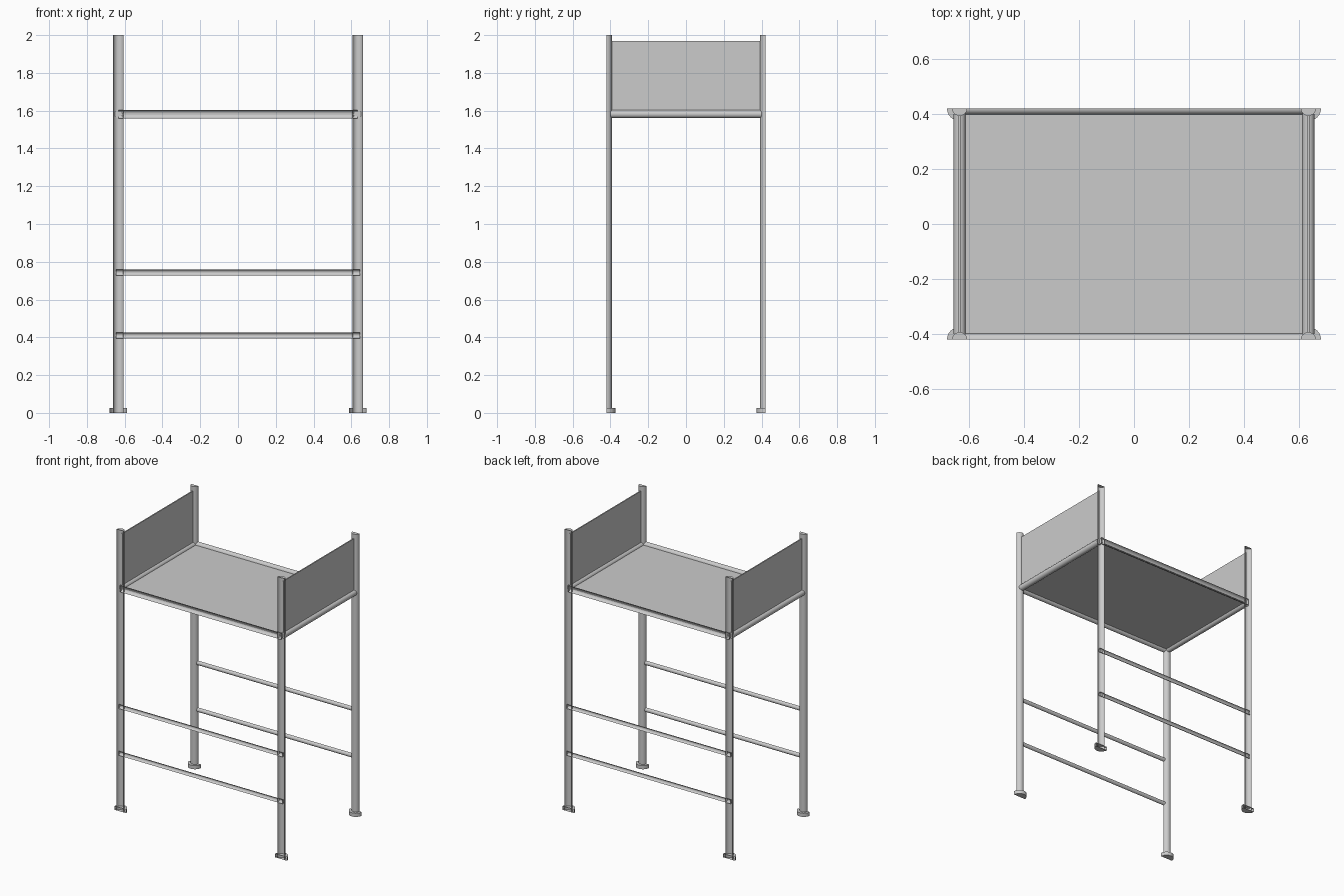
import bpy, bmesh, math
from mathutils import Matrix

if "Cube" in bpy.data.objects:
    bpy.data.objects.remove(bpy.data.objects["Cube"])

PX, PY = 0.633, 0.42      # post axis x, outer cut plane y


def finish(bm, name):
    me = bpy.data.meshes.new(name)
    bm.to_mesh(me)
    bm.free()
    ob = bpy.data.objects.new(name, me)
    bpy.context.collection.objects.link(ob)
    bpy.context.view_layer.objects.active = ob
    ob.select_set(True)
    bpy.ops.object.shade_smooth_by_angle(angle=math.radians(35))
    ob.select_set(False)
    return ob


def half_tube(name, r, length, loc, side, axis, n=12):
    """Half cylinder, open on its outer side, bulging inwards from y = side * PY."""
    bm = bmesh.new()
    rings = []
    for end in (0, 1):
        ring = []
        for i in range(n + 1):
            a = math.pi * i / n
            u, v = r * math.cos(a), -side * r * math.sin(a)
            ring.append(bm.verts.new((u, v, length * end) if axis == 'Z'
                                     else (length * (end - 0.5), v, u)))
        rings.append(ring)
        bm.faces.new(ring)
    for i in range(n):
        bm.faces.new((rings[0][i], rings[0][i + 1], rings[1][i + 1], rings[1][i]))
    bmesh.ops.recalc_face_normals(bm, faces=bm.faces)
    bmesh.ops.translate(bm, verts=bm.verts, vec=loc)
    return finish(bm, name)


def box(name, size, loc):
    bm = bmesh.new()
    bmesh.ops.create_cube(bm, size=1, matrix=Matrix.Translation(loc) @ Matrix.Diagonal((*size, 1)))
    return finish(bm, name)


for sy, end in ((-1, "front"), (1, "back")):
    # posts and feet
    for sx, lr in ((-1, "left"), (1, "right")):
        half_tube(f"{end}_{lr}_post", 0.0275, 2.0, (sx * PX, sy * PY, 0), sy, 'Z')
        half_tube(f"{end}_{lr}_foot", 0.046, 0.026, (sx * PX, sy * PY, 0), sy, 'Z')
    # long deck rail and two lower rungs
    half_tube(f"{end}_deck_rail", 0.0225, 1.265, (0, sy * PY, 1.582), sy, 'X')
    for z, level in ((0.41, "lower"), (0.743, "upper")):
        half_tube(f"{end}_{level}_rung", 0.015, 1.29, (0, sy * PY, z), sy, 'X')

for sx, lr in ((-1, "left"), (1, "right")):
    # round side rail
    bm = bmesh.new()
    bmesh.ops.create_cone(bm, cap_ends=True, segments=24, radius1=0.0215, radius2=0.0215,
                          depth=0.80, matrix=Matrix.Translation((sx * PX, 0, 1.582))
                          @ Matrix.Rotation(math.pi / 2, 4, 'X'))
    finish(bm, f"{lr}_side_rail")
    # upright end panel
    box(f"{lr}_end_panel", (0.008, 0.80, 0.37), (sx * PX, 0, 1.783))

# deck board
box("deck", (1.25, 0.81, 0.008), (0, 0, 1.582))
